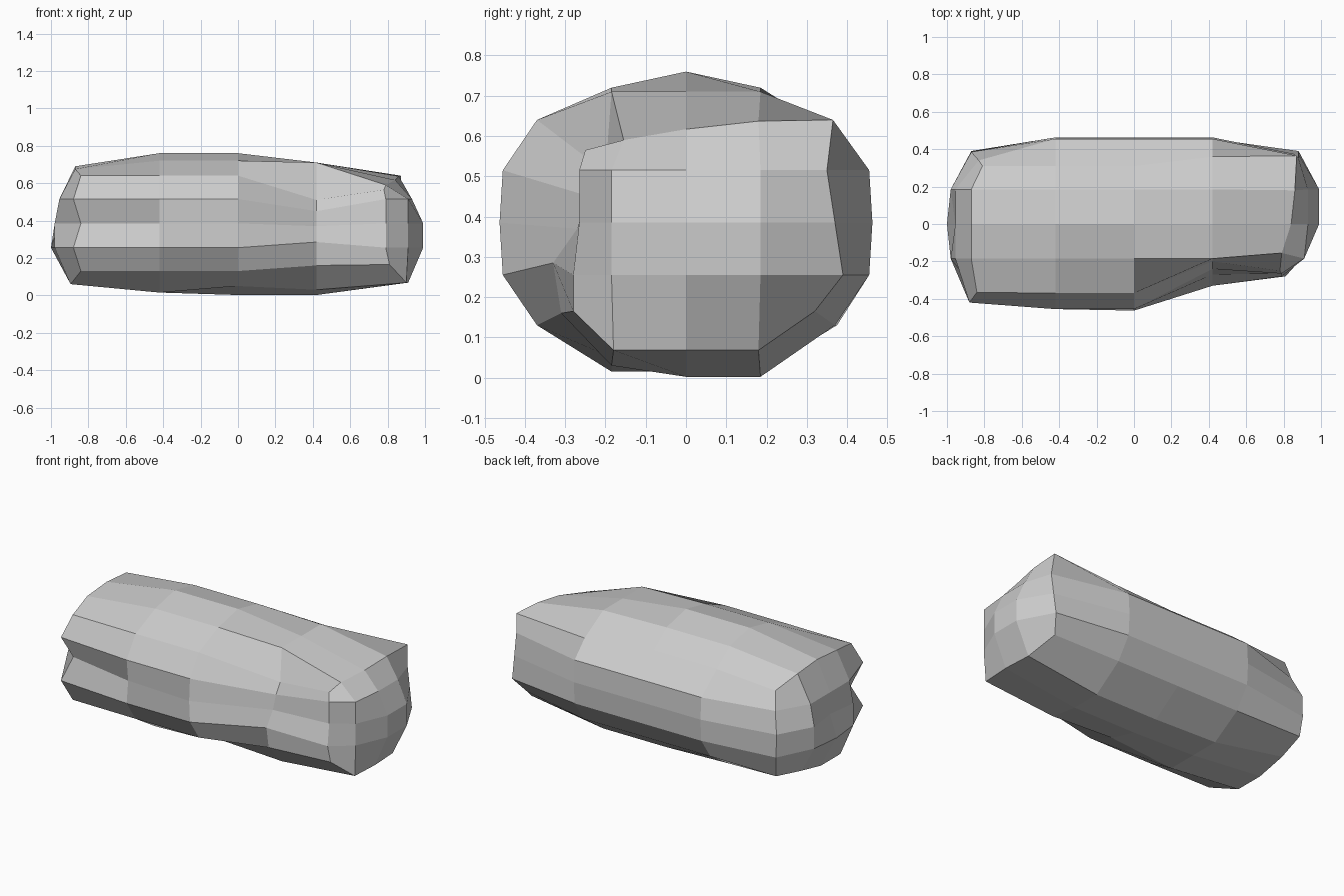
import bpy
import bmesh

if "Cube" in bpy.data.objects:
    bpy.data.objects.remove(bpy.data.objects["Cube"])

MID_Z = 0.385


def pick(row, index):
    """Value of a five-point row for a lattice index from -2 to 2."""
    return row[index + 2]


def barrel(i, j, k):
    """Rounded oblong block: i runs along the length, j the depth, k the height."""
    x, y, z = 0.42 * i, 0.185 * j, 0.13 * k
    if abs(j) == 2:
        y = j / 2 * (0.463, 0.455, 0.37)[abs(k)]
    if abs(k) == 2:
        z = k / 2 * (0.375, 0.335, 0.255)[abs(j)]
    if abs(i) == 2:
        # domed end with a narrower rim
        rim = max(abs(j), abs(k)) == 2
        x = i / 2 * (0.87 if rim else 0.98)
    return x, y, z + MID_Z


def right_end(x, y, z, j, k):
    """Grooved front edge and slanted rear edge."""
    if j == -2:
        x = pick((-0.84, -0.88, -0.84, -0.88, -0.84), k)
        y = pick((-0.365, -0.42, -0.36, -0.42, -0.365), k)
    elif j == 2:
        x = pick((-0.86, -0.87, -0.87, -0.83, -0.81), k)
        y = pick((0.375, 0.39, 0.385, 0.34, 0.31), k)
        z = pick((0.13, 0.25, 0.385, 0.5, 0.605), k)
    elif k == 2:
        z = 0.69 - 0.015 * abs(j)
    elif k == -2:
        x = -0.895
        z = 0.1 if j == 1 else 0.06
    elif k == -1 and j == 0:
        x = -1.0
    elif k == 1 or j == 0:
        x = -0.955
    return x, y, z


def left_end(x, y, z, j, k):
    """Tapered rim around a shallow dome."""
    if k == 2:
        x = pick((0.78, 0.79, 0.84, 0.86, 0.87), j)
        y = pick((-0.25, -0.155, 0.0, 0.18, 0.365), j)
        z = pick((0.565, 0.59, 0.617, 0.637, 0.64), j)
    elif k == -2:
        x = pick((0.81, 0.9, 0.91, 0.9, 0.83), j)
        y = pick((-0.28, -0.18, 0.0, 0.18, 0.32), j)
        z = 0.165 if abs(j) == 2 else 0.068
    elif j == -2:
        x = 0.79
        y = -0.28 if k < 0 else -0.265
    elif j == 2:
        x = 0.88
        y = 0.37 - 0.02 * k
    elif j == -1:
        x = 0.91
    else:
        x = 0.93 if k == 1 else 0.99
    return x, y, z


def shape(i, j, k):
    x, y, z = barrel(i, j, k)
    if i == -2:
        return right_end(x, y, z, j, k)
    if i == 2:
        return left_end(x, y, z, j, k)
    # top slopes to the left end and drops along the rear edge
    if k == 2 and j == 2:
        y, z = (0.36, 0.61) if i == 1 else (0.31, 0.63)
    elif k == 2 and i == 1:
        z = 0.71
    # slightly lifted underside
    if k == -2 and abs(j) < 2:
        z = 0.015 if i == -1 else 0.002
        if j == -1 and i >= 0:
            z = 0.05 - 0.02 * i
    # hollow pressed into the front near the left end
    if j == -2 and i == 1:
        y = pick((-0.31, -0.33, -0.27, -0.24, -0.20), k)
        z = pick((0.16, 0.285, 0.37, 0.45, 0.51), k)
    elif j == -2 and i == -1 and k == 0:
        y = -0.44
    return x, y, z


# oblong body
bm = bmesh.new()
bmesh.ops.create_cube(bm, size=4)
bmesh.ops.subdivide_edges(bm, edges=bm.edges[:], cuts=3, use_grid_fill=True)
for v in bm.verts:
    v.co = shape(*(round(c) for c in v.co))
bmesh.ops.recalc_face_normals(bm, faces=bm.faces[:])
mesh = bpy.data.meshes.new("oblong_body")
bm.to_mesh(mesh)
bm.free()
body = bpy.data.objects.new("oblong_body", mesh)
bpy.context.collection.objects.link(body)

# plain grey material
grey = bpy.data.materials.new("plain_grey")
grey.use_nodes = True
colour = (0.6, 0.6, 0.6, 1.0)
grey.diffuse_color = colour
grey.node_tree.nodes["Principled BSDF"].inputs["Base Color"].default_value = colour
mesh.materials.append(grey)
